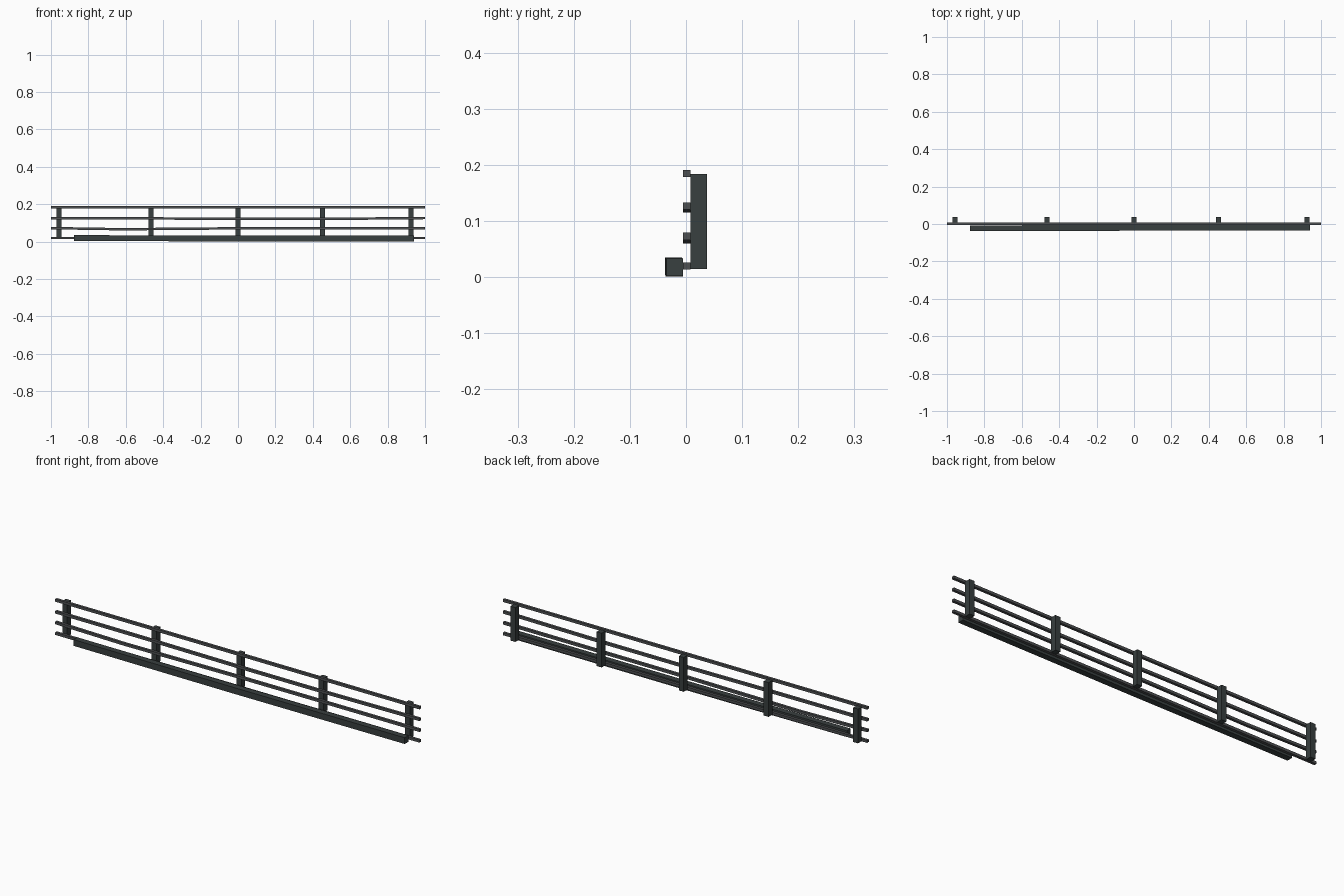
import bpy, bmesh

if "Cube" in bpy.data.objects:
    bpy.data.objects.remove(bpy.data.objects["Cube"])


def material(name, rgb):
    m = bpy.data.materials.new(name)
    m.diffuse_color = (*rgb, 1.0)
    m.use_nodes = True
    m.node_tree.nodes["Principled BSDF"].inputs["Base Color"].default_value = m.diffuse_color
    return m


TIMBER = material("dark timber", (0.040, 0.050, 0.050))
METAL = material("rail grey", (0.075, 0.079, 0.083))


def bar(name, path, y0, y1, height, mat):
    """Square bar along x; path is a list of (x, bottom z, y shift)."""
    bm = bmesh.new()
    rings = []
    for x, z, dy in path:
        rings.append([bm.verts.new(p) for p in (
            (x, y0 + dy, z), (x, y1 + dy, z),
            (x, y1 + dy, z + height), (x, y0 + dy, z + height))])
    for a, b in zip(rings, rings[1:]):
        for i in range(4):
            j = (i + 1) % 4
            bm.faces.new((a[i], a[j], b[j], b[i]))
    bm.faces.new(rings[0])
    bm.faces.new(rings[-1])
    bmesh.ops.recalc_face_normals(bm, faces=bm.faces)
    mesh = bpy.data.meshes.new(name)
    bm.to_mesh(mesh)
    bm.free()
    mesh.materials.append(mat)
    obj = bpy.data.objects.new(name, mesh)
    bpy.context.collection.objects.link(obj)
    return obj


# Four thin rails, the middle two slightly sagging
rails = {
    "bottom_rail": [(-1, 0.013, 0), (1, 0.013, 0)],
    "lower_rail": [(-1, 0.066, 0), (-0.62, 0.060, 0), (0, 0.065, 0), (1, 0.066, 0)],
    "upper_rail": [(-1, 0.119, 0), (-0.46, 0.118, 0), (0, 0.115, 0),
                   (0.45, 0.115, 0), (1, 0.120, 0)],
    "top_rail": [(-1, 0.178, 0), (1, 0.178, 0)],
}
for name, path in rails.items():
    bar(name, path, -0.005, 0.008, 0.013, METAL)

# Upright posts behind the rails
for i, x in enumerate((-0.957, -0.466, 0.0, 0.451, 0.925)):
    bar(f"post_{i + 1}", [(x - 0.0135, 0.014, 0), (x + 0.0135, 0.014, 0)],
        0.008, 0.037, 0.170, TIMBER)

# Kick beam along the front foot, very slightly crooked
bar("foot_beam", [(-0.878, 0.004, -0.002), (0.0, 0.001, -0.001), (0.94, 0.002, 0.0)],
    -0.035, -0.005, 0.031, TIMBER)
